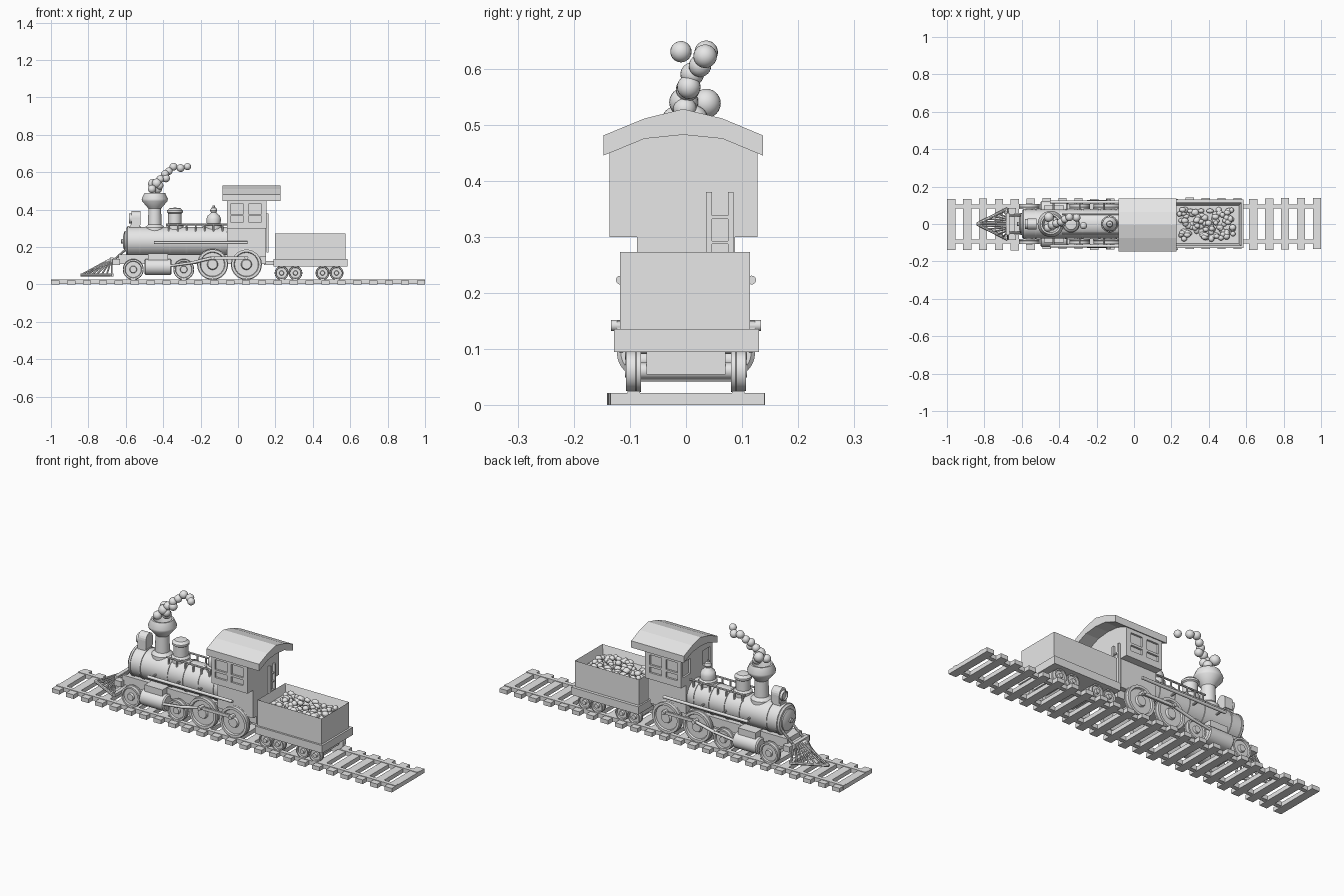
import bpy, bmesh, math, random
from mathutils import Vector, Matrix

random.seed(4)
if "Cube" in bpy.data.objects:
    bpy.data.objects.remove(bpy.data.objects["Cube"])

grey = bpy.data.materials.new("plain_grey")
grey.use_nodes = True
grey.diffuse_color = (0.8, 0.8, 0.8, 1)
grey.node_tree.nodes["Principled BSDF"].inputs["Base Color"].default_value = (0.8, 0.8, 0.8, 1)


def finish(name, bm, smooth=True):
    bmesh.ops.recalc_face_normals(bm, faces=bm.faces)
    mesh = bpy.data.meshes.new(name)
    bm.to_mesh(mesh)
    bm.free()
    mesh.materials.append(grey)
    ob = bpy.data.objects.new(name, mesh)
    bpy.context.collection.objects.link(ob)
    if smooth:
        bpy.ops.object.select_all(action='DESELECT')
        ob.select_set(True)
        bpy.context.view_layer.objects.active = ob
        bpy.ops.object.shade_smooth_by_angle(angle=math.radians(35))
    return ob


def add_box(bm, lo, hi):
    lo, hi = Vector(lo), Vector(hi)
    m = Matrix.Translation((lo + hi) / 2) @ Matrix.Diagonal((*(hi - lo), 1))
    bmesh.ops.create_cube(bm, size=1, matrix=m)


def box(name, lo, hi):
    bm = bmesh.new()
    add_box(bm, lo, hi)
    return finish(name, bm, False)


def add_rod(bm, a, b, r, segs=12):
    a, b = Vector(a), Vector(b)
    d = b - a
    m = Matrix.Translation((a + b) / 2) @ d.to_track_quat('Z', 'Y').to_matrix().to_4x4()
    bmesh.ops.create_cone(bm, cap_ends=True, segments=segs, radius1=r, radius2=r, depth=d.length, matrix=m)


def rod(name, a, b, r, segs=12):
    bm = bmesh.new()
    add_rod(bm, a, b, r, segs)
    return finish(name, bm)


def lathe(name, profile, at, axis=(0, 0, 1), segs=32):
    """Spin (radius, distance) points about an axis through a point."""
    bm = bmesh.new()
    verts = [bm.verts.new((r, 0, h)) for r, h in profile]
    edges = [bm.edges.new(p) for p in zip(verts, verts[1:])]
    bmesh.ops.spin(bm, geom=verts + edges, cent=(0, 0, 0), axis=(0, 0, 1),
                   angle=math.tau, steps=segs, use_duplicate=False)
    bmesh.ops.remove_doubles(bm, verts=bm.verts, dist=0.0002)
    turn = Vector(axis).to_track_quat('Z', 'Y').to_matrix().to_4x4()
    bmesh.ops.transform(bm, matrix=Matrix.Translation(at) @ turn, verts=bm.verts)
    return finish(name, bm)


def prism_x(name, outline, x0, x1):
    """Extrude a (y, z) outline along x."""
    bm = bmesh.new()
    face = bm.faces.new([bm.verts.new((x0, y, z)) for y, z in outline])
    new = bmesh.ops.extrude_face_region(bm, geom=[face])["geom"]
    bmesh.ops.translate(bm, vec=(x1 - x0, 0, 0), verts=[v for v in new if isinstance(v, bmesh.types.BMVert)])
    return finish(name, bm, False)


# Track
bm = bmesh.new()
for i in range(24):
    x, dy = -0.977 + i * 0.085, random.uniform(-0.004, 0.004)
    add_box(bm, (x - 0.022, -0.137 + dy, 0), (x + 0.022, 0.137 + dy, 0.022))
finish("sleepers", bm, False)
for s, side in ((-1, "right"), (1, "left")):
    box(side + "_rail", (-1, s * 0.093 - 0.011, 0.003), (1, s * 0.093 + 0.011, 0.025))

# Wheels on axles
def wheel_pair(name, x, r):
    z = 0.024 + r
    for s in (-1, 1):
        profile = [(0, 0), (r, 0), (r, 0.008), (r * 0.96, 0.01), (r * 0.96, 0.027), (r * 0.8, 0.027),
                   (r * 0.76, 0.018), (r * 0.35, 0.018), (r * 0.3, 0.029), (0, 0.029)]
        lathe(name + "_wheel", profile, (x, s * 0.08, z), (0, s, 0))
    rod(name + "_axle", (x, -0.085, z), (x, 0.085, z), min(0.016, r * 0.4))

for x in (-0.136, 0.045):
    wheel_pair("driving", x, 0.083)
for x in (-0.56, -0.29):
    wheel_pair("pilot", x, 0.056)
for x in (0.233, 0.307, 0.452, 0.527):
    wheel_pair("tender", x, 0.037)

# Engine frame and couplings
box("engine_frame", (-0.64, -0.06, 0.11), (0.15, 0.06, 0.16))
box("front_beam", (-0.67, -0.085, 0.105), (-0.63, 0.085, 0.135))
box("tender_coupling", (0.14, -0.02, 0.105), (0.21, 0.02, 0.125))

# Boiler, with raised bands and a stepped front door
lathe("boiler", [(0, 0), (0.07, 0), (0.078, 0.008), (0.078, 0.55), (0, 0.55)], (-0.6, 0, 0.23), (1, 0, 0), 40)
for x in (-0.59, -0.53, -0.37, -0.28, -0.19, -0.1):
    lathe("boiler_band", [(0.077, 0), (0.0815, 0), (0.0815, 0.01), (0.077, 0.01)], (x, 0, 0.23), (1, 0, 0), 40)
lathe("smokebox_door", [(0.055, 0), (0.055, 0.008), (0.045, 0.012), (0.03, 0.016), (0.012, 0.018),
                        (0.012, 0.026), (0, 0.028)], (-0.598, 0, 0.23), (-1, 0, 0))

# Chimney and domes
lathe("chimney", [(0.055, -0.045), (0.052, 0.0), (0.036, 0.015), (0.034, 0.1), (0.04, 0.108), (0.068, 0.14),
                  (0.07, 0.152), (0.055, 0.185), (0.046, 0.185), (0.035, 0.14), (0, 0.13)], (-0.445, 0, 0.305))
lathe("sand_dome", [(0.046, -0.03), (0.046, 0.012), (0.036, 0.022), (0.036, 0.075), (0.043, 0.08),
                    (0.043, 0.09), (0.03, 0.102), (0, 0.106)], (-0.337, 0, 0.305))
lathe("steam_dome", [(0.045, -0.03), (0.045, 0.015), (0.037, 0.022), (0.039, 0.045), (0.033, 0.062), (0.018, 0.074),
                     (0.014, 0.08), (0.019, 0.09), (0.014, 0.104), (0.006, 0.108), (0.006, 0.116), (0, 0.118)],
      (-0.13, 0, 0.305))

# Headlamp
box("lamp_bracket", (-0.575, -0.025, 0.295), (-0.525, 0.025, 0.32))
arch = [(0.03 * math.cos(a * math.pi / 10), 0.358 + 0.034 * math.sin(a * math.pi / 10)) for a in range(11)]
prism_x("headlamp", arch + [(-0.03, 0.318), (0.03, 0.318)], -0.57, -0.522)
lathe("lamp_lens", [(0.026, 0), (0.026, 0.016), (0.021, 0.016), (0.019, 0.009), (0, 0.009)], (-0.568, 0, 0.352), (-1, 0, 0))

# Cowcatcher: sloping bars from a raised back beam to a pointed foot
bm = bmesh.new()
tip = Vector((-0.84, 0, 0.05))
for s in (-1, 1):
    foot = Vector((-0.675, s * 0.082, 0.05))
    add_rod(bm, tip, foot, 0.008, 8)
    for i in range(7):
        t = i / 6
        add_rod(bm, tip.lerp(foot, t), (-0.675, s * 0.055 * t, 0.14), 0.005, 6)
add_box(bm, (-0.685, -0.085, 0.043), (-0.665, 0.085, 0.058))
add_box(bm, (-0.685, -0.06, 0.12), (-0.665, 0.06, 0.145))
finish("cowcatcher", bm)

# Cylinders, drive rods, pipes and rails on each side
for s, side in ((-1, "right"), (1, "left")):
    lathe(side + "_cylinder", [(0, 0), (0.036, 0), (0.043, 0.006), (0.043, 0.139), (0.036, 0.145), (0, 0.145)],
          (-0.5, s * 0.08, 0.093), (1, 0, 0))
    box(side + "_valve_chest", (-0.48, s * 0.07 - 0.03, 0.11), (-0.375, s * 0.07 + 0.03, 0.165))
    rod(side + "_piston_rod", (-0.36, s * 0.115, 0.1), (-0.25, s * 0.118, 0.115), 0.007)
    rod(side + "_main_rod", (-0.25, s * 0.119, 0.115), (-0.136, s * 0.119, 0.142), 0.008)
    box(side + "_side_rod", (-0.145, s * 0.118 - 0.005, 0.134), (0.054, s * 0.118 + 0.005, 0.15))
    for x in (-0.136, 0.045):
        rod(side + "_crank_pin", (x, s * 0.1, 0.142), (x, s * 0.134, 0.142), 0.01)
    rod(side + "_front_brace", (-0.67, s * 0.045, 0.125), (-0.585, s * 0.045, 0.2), 0.006, 8)
    bm = bmesh.new()
    add_rod(bm, (-0.45, s * 0.117, 0.223), (0.05, s * 0.117, 0.223), 0.008)
    for x in (-0.43, -0.29, -0.16):
        add_rod(bm, (x, s * 0.07, 0.223), (x, s * 0.117, 0.223), 0.005, 8)
    finish(side + "_side_pipe", bm)
    bm = bmesh.new()
    add_rod(bm, (-0.385, s * 0.052, 0.32), (-0.06, s * 0.052, 0.32), 0.005, 8)
    for i in range(7):
        x = -0.37 + i * 0.048
        add_rod(bm, (x, s * 0.052, 0.275), (x, s * 0.052, 0.32), 0.005, 8)
    finish(side + "_boiler_rail", bm)

# Cab with recessed windows
box("cab_base", (-0.06, -0.087, 0.15), (0.15, 0.087, 0.302))
cab = prism_x("cab", [(-0.136, 0.3), (0.127, 0.3), (0.127, 0.455), (0.065, 0.475), (-0.005, 0.488), (-0.074, 0.475),
                      (-0.136, 0.455)], -0.06, 0.152)
bm = bmesh.new()
for x in (-0.005, 0.09):
    for z0, z1 in ((0.335, 0.365), (0.377, 0.43)):
        for y in (-0.136, 0.127):
            add_box(bm, (x - 0.035, y - 0.01, z0), (x + 0.035, y + 0.01, z1))
for y in (-0.088, 0.079):
    add_box(bm, (-0.07, y - 0.03, 0.35), (-0.05, y + 0.03, 0.43))
cutter = finish("window_cutter", bm, False)
cutter.hide_render = True
cut = cab.modifiers.new("windows", 'BOOLEAN')
cut.operation, cut.object, cut.solver = 'DIFFERENCE', cutter, 'EXACT'
bpy.context.view_layer.objects.active = cab
bpy.ops.object.modifier_apply(modifier=cut.name)
bpy.data.objects.remove(cutter)

# Arched cab roof
top = [(-0.147, 0.481), (-0.074, 0.511), (-0.005, 0.528), (0.065, 0.511), (0.137, 0.481)]
roof = prism_x("cab_roof", top + [(y, z - 0.036 - 0.01 * (abs(y + 0.005) < 0.05)) for y, z in reversed(top)], -0.083, 0.227)

# Ladder behind the cab
bm = bmesh.new()
for y in (0.041, 0.08):
    add_box(bm, (0.152, y - 0.005, 0.17), (0.164, y + 0.005, 0.38))
for i in range(4):
    z = 0.2 + i * 0.045
    add_box(bm, (0.154, 0.041, z - 0.003), (0.162, 0.08, z + 0.003))
finish("ladder", bm, False)

# Tender: chassis, open body, bogies and coal
box("tender_chassis", (0.19, -0.128, 0.095), (0.585, 0.13, 0.136))
bm = bmesh.new()
add_box(bm, (0.198, -0.118, 0.136), (0.575, 0.114, 0.273))
lid = max(bm.faces, key=lambda f: f.calc_center_median().z)
bmesh.ops.inset_region(bm, faces=[lid], thickness=0.02)
bmesh.ops.translate(bm, vec=(0, 0, -0.045), verts=lid.verts)
finish("tender_body", bm, False)
for x in (0.27, 0.49):
    box("bogie", (x - 0.055, -0.07, 0.055), (x + 0.055, 0.07, 0.096))
bm = bmesh.new()
for i in range(90):
    at = (random.uniform(0.24, 0.53), random.uniform(-0.085, 0.08), random.uniform(0.23, 0.25))
    size = Matrix.Diagonal((random.uniform(0.9, 1.3), random.uniform(0.8, 1.1), 0.9, 1))
    bmesh.ops.create_icosphere(bm, subdivisions=2, radius=random.uniform(0.013, 0.017),
                               matrix=Matrix.Translation(at) @ size)
finish("coal", bm)

# Smoke puffs
puffs = [(-0.46, -0.02, 0.51, 0.022), (-0.43, 0.015, 0.51, 0.024), (-0.455, 0.036, 0.538, 0.026),
         (-0.435, -0.004, 0.54, 0.026), (-0.42, -0.002, 0.528, 0.021), (-0.415, 0.003, 0.563, 0.021),
         (-0.385, 0.005, 0.567, 0.021), (-0.39, 0.011, 0.59, 0.021), (-0.37, 0.025, 0.605, 0.02),
         (-0.345, 0.036, 0.629, 0.021), (-0.307, 0.034, 0.622, 0.021), (-0.27, -0.009, 0.63, 0.019)]
bm = bmesh.new()
for x, y, z, r in puffs:
    bmesh.ops.create_uvsphere(bm, u_segments=20, v_segments=12, radius=r, matrix=Matrix.Translation((x, y, z)))
finish("smoke", bm)
